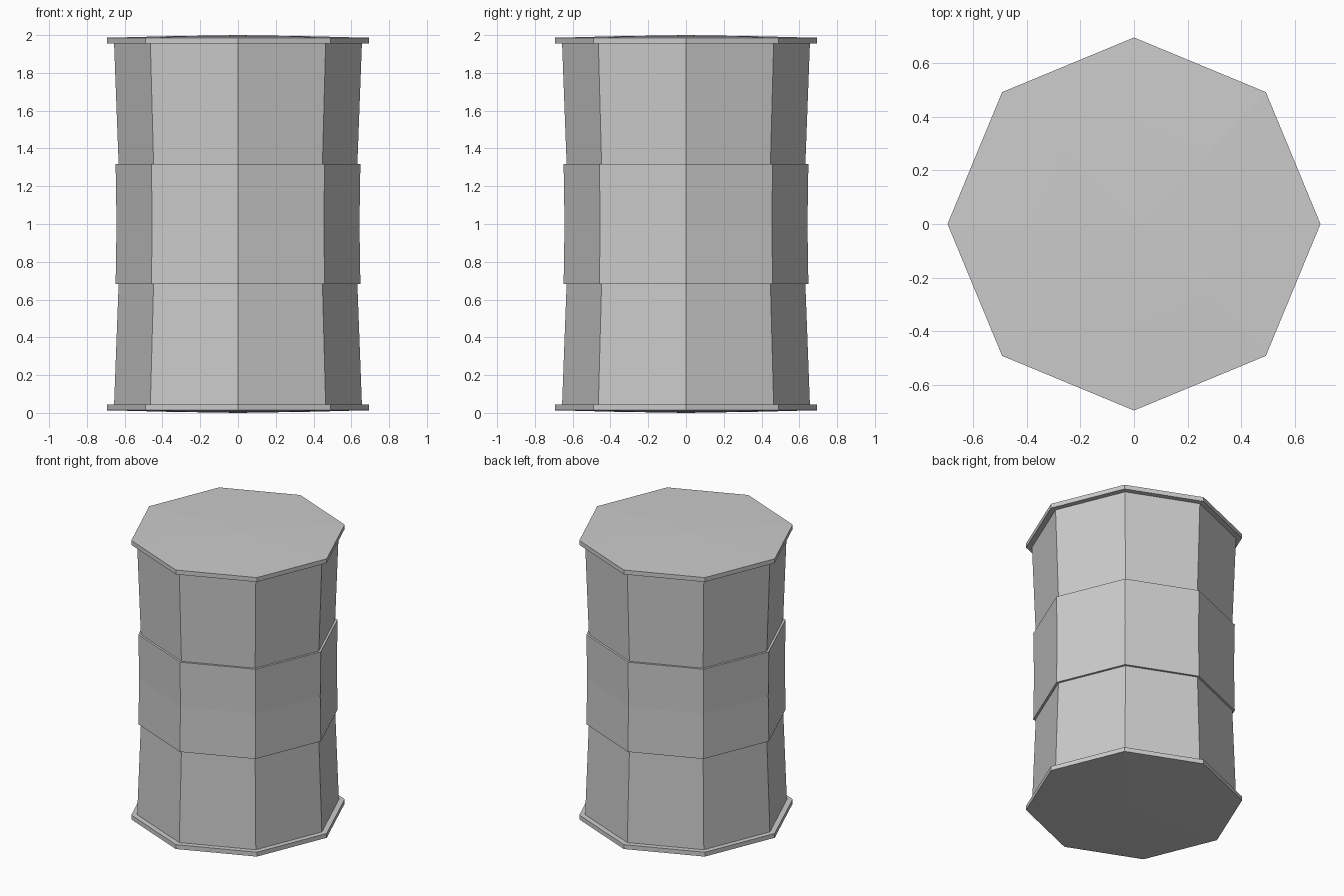
import bpy, bmesh
from math import cos, sin, tau

if "Cube" in bpy.data.objects:
    bpy.data.objects.remove(bpy.data.objects["Cube"])

SIDES = 8


def lathe(name, profile):
    """Revolve (radius, z) points, listed bottom to top, into a flat-sided shell."""
    bm = bmesh.new()
    rings = []
    for r, z in profile:
        if r == 0:
            rings.append([bm.verts.new((0, 0, z))] * SIDES)
        else:
            rings.append([bm.verts.new((r * cos(tau * i / SIDES), r * sin(tau * i / SIDES), z))
                          for i in range(SIDES)])
    for low, high in zip(rings, rings[1:]):
        for i in range(SIDES):
            j = (i + 1) % SIDES
            corners = dict.fromkeys((low[i], low[j], high[j], high[i]))
            bm.faces.new(list(corners))
    bmesh.ops.recalc_face_normals(bm, faces=bm.faces[:])
    mesh = bpy.data.meshes.new(name)
    bm.to_mesh(mesh)
    bm.free()
    obj = bpy.data.objects.new(name, mesh)
    bpy.context.collection.objects.link(obj)
    return obj


# Lower half: domed lid, overhanging rim, tapered wall, raised middle band
half = [(0, 0), (0.38, 0.006), (0.694, 0.014), (0.694, 0.045),
        (0.656, 0.045), (0.632, 0.683), (0.648, 0.683)]

# Full barrel: lower half, slight waist, mirrored upper half
lathe("barrel", half + [(0.643, 1.0)] + [(r, 2 - z) for r, z in reversed(half)])
